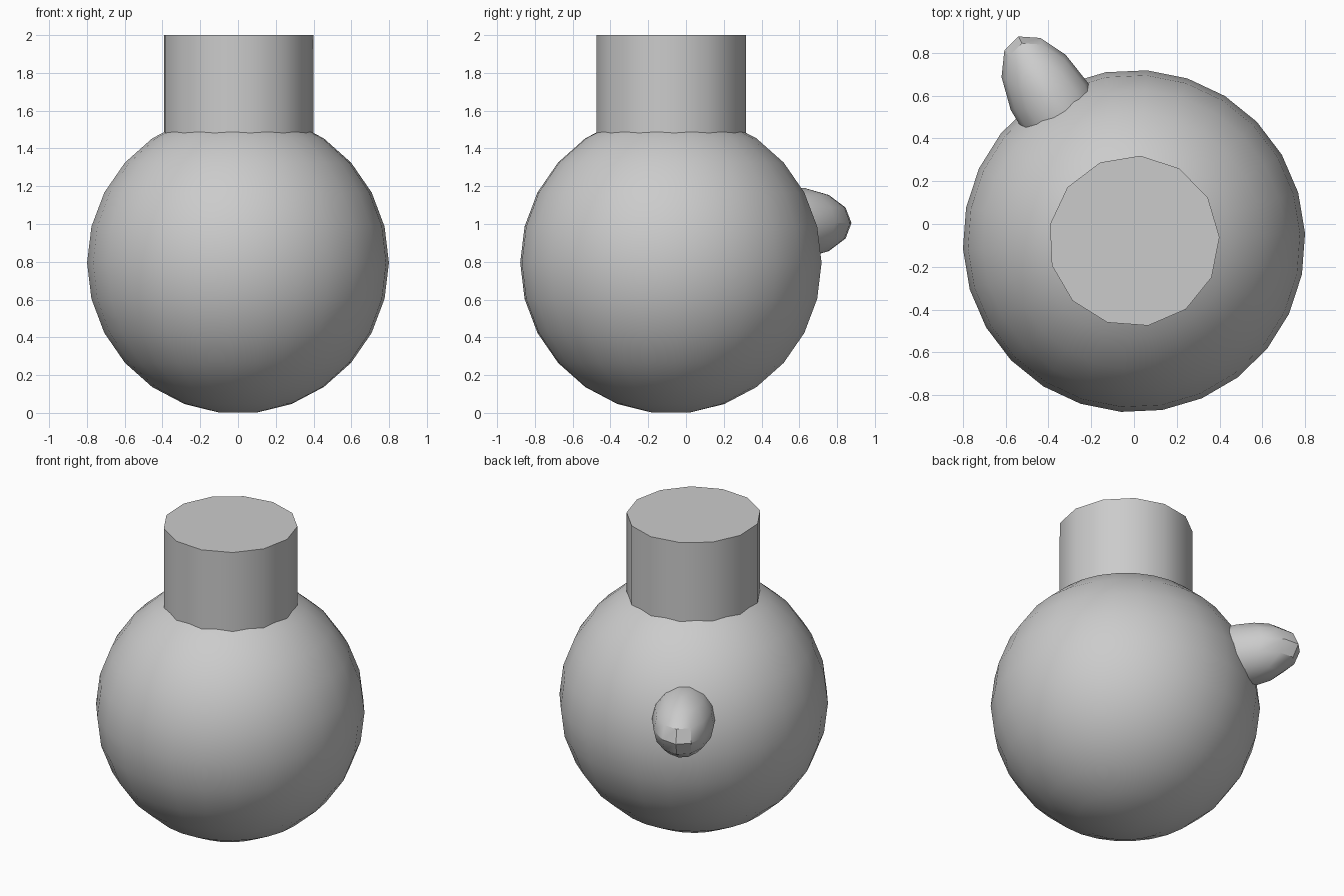
import bpy
import bmesh
from math import sin, cos, pi, radians
from mathutils import Matrix, Vector

cube = bpy.data.objects.get("Cube")
if cube:
    bpy.data.objects.remove(cube, do_unlink=True)

grey = bpy.data.materials.new("plain grey")
grey.use_nodes = True
grey.diffuse_color = (0.6, 0.6, 0.6, 1)
grey.node_tree.nodes["Principled BSDF"].inputs["Base Color"].default_value = grey.diffuse_color

CENTRE = Vector((0, -0.08, 0.795))
TURN = radians(2.6)


def lathe(name, profile, sides, matrix):
    """Spin (radius, height) points from bottom to top, with flat end caps."""
    bm = bmesh.new()
    rings = [[bm.verts.new((r * cos(2 * pi * i / sides), r * sin(2 * pi * i / sides), z))
              for i in range(sides)] for r, z in profile]
    for low, high in zip(rings, rings[1:]):
        for i in range(sides):
            j = (i + 1) % sides
            bm.faces.new((low[i], low[j], high[j], high[i]))
    bm.faces.new(rings[0][::-1])
    bm.faces.new(rings[-1])
    bm.transform(matrix)
    mesh = bpy.data.meshes.new(name)
    bm.to_mesh(mesh)
    bm.free()
    mesh.materials.append(grey)
    obj = bpy.data.objects.new(name, mesh)
    bpy.context.collection.objects.link(obj)
    bpy.ops.object.select_all(action='DESELECT')
    obj.select_set(True)
    bpy.context.view_layer.objects.active = obj
    bpy.ops.object.shade_smooth_by_angle(angle=radians(30))
    return obj


def ball(count):
    """Unit half-circle profile whose ends are small flat caps."""
    angles = [(i + 0.5) * pi / count for i in range(count)]
    return [(sin(a), -cos(a)) for a in angles]


# Round body
lathe("round_body", ball(13), 26,
      Matrix.Translation(CENTRE) @ Matrix.Rotation(TURN, 4, 'Z') @ Matrix.Scale(0.8, 4))

# Thirteen-sided neck rising from the body
lathe("neck", [(0.4, 1.3), (0.4, 2.0)], 13,
      Matrix.Translation((0, CENTRE.y, 0)) @ Matrix.Rotation(TURN, 4, 'Z'))

# Stretched knob pointing out of the back
azimuth = radians(120.5)
knob_centre = CENTRE + Vector((0.74 * cos(azimuth), 0.74 * sin(azimuth), 0.21))
lathe("back_knob", ball(7), 13,
      Matrix.Translation(knob_centre) @ Matrix.Rotation(azimuth, 4, 'Z')
      @ Matrix.Diagonal((0.36, 0.19, 0.19, 1)) @ Matrix.Rotation(radians(-6), 4, 'Z'))
